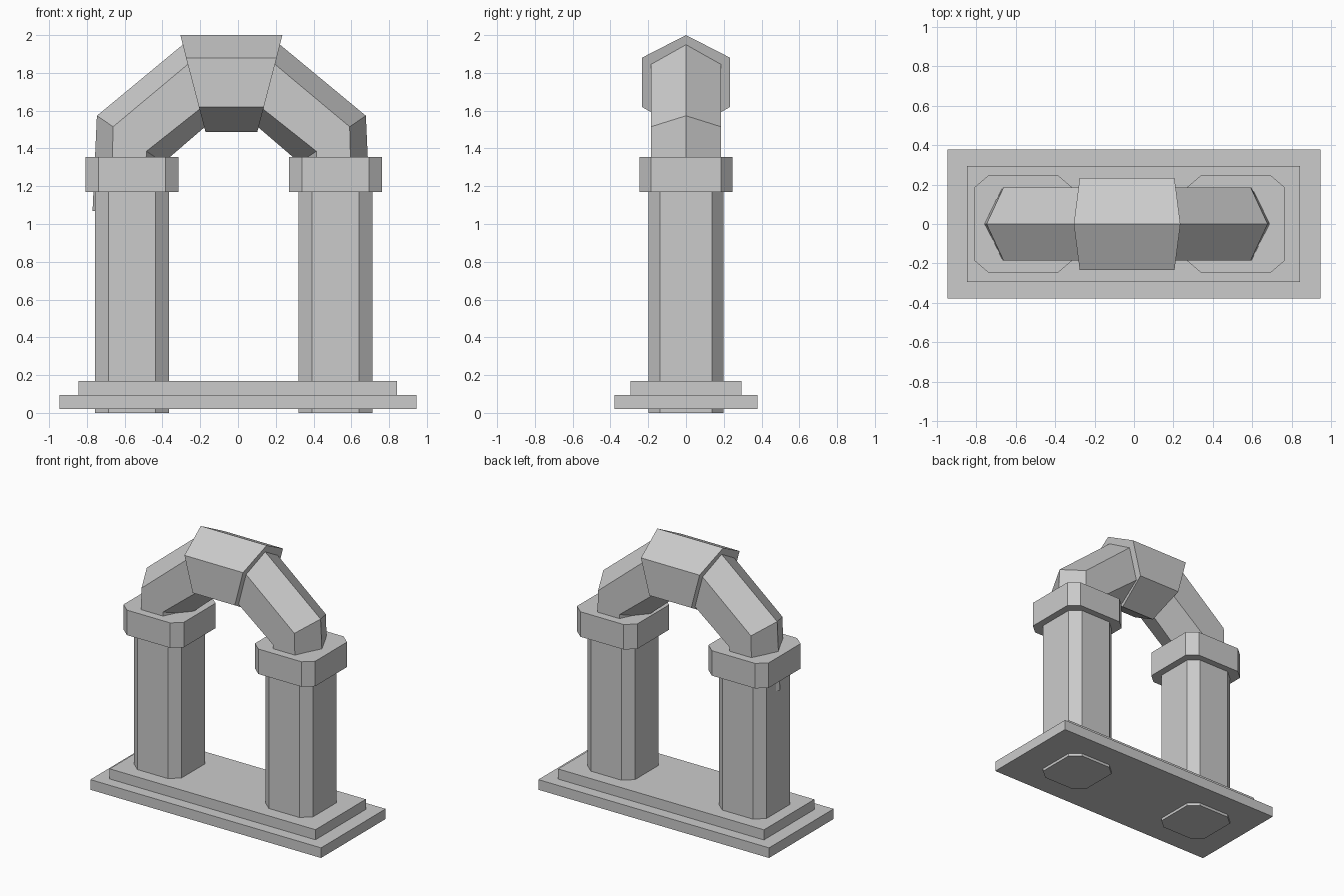
import bpy

if "Cube" in bpy.data.objects:
    bpy.data.objects.remove(bpy.data.objects["Cube"])

ARCH_X = -0.035          # the arch axis sits slightly left of centre
PILLARS = {"left": -0.561, "right": 0.516}


def loft(name, rings):
    """Closed solid through a list of equal-length point rings."""
    n = len(rings[0])
    verts = [p for r in rings for p in r]
    faces = [tuple(range(n))[::-1], tuple(range(len(verts) - n, len(verts)))]
    for k in range(len(rings) - 1):
        for i in range(n):
            j = (i + 1) % n
            faces.append((k * n + i, k * n + j, k * n + n + j, k * n + n + i))
    mesh = bpy.data.meshes.new(name)
    mesh.from_pydata(verts, [], faces)
    ob = bpy.data.objects.new(name, mesh)
    bpy.context.collection.objects.link(ob)
    # consistent outward normals
    import bmesh
    bm = bmesh.new()
    bm.from_mesh(mesh)
    bmesh.ops.recalc_face_normals(bm, faces=bm.faces)
    bm.to_mesh(mesh)
    bm.free()
    return ob


def prism(name, cx, hx, hy, z0, z1, bx=0.0, by=0.0):
    """Upright box, with its vertical corners cut by bx, by when given."""
    if bx:
        out = [(hx, hy - by), (hx - bx, hy), (bx - hx, hy), (-hx, hy - by),
               (-hx, by - hy), (bx - hx, -hy), (hx - bx, -hy), (hx, by - hy)]
    else:
        out = [(hx, hy), (-hx, hy), (-hx, -hy), (hx, -hy)]
    return loft(name, [[(cx + x, y, z) for x, y in out] for z in (z0, z1)])


def hex_ring(side, hy, top, upper, lower, bottom):
    """Six-sided section: ridges at y = 0, flat cheeks at y = +-hy."""
    pts = [(top, 0), (upper, hy), (lower, hy), (bottom, 0), (lower, -hy), (upper, -hy)]
    return [(ARCH_X + side * x, y, z) for (x, z), y in pts]


# Stepped base
prism("lower_step", 0, 0.945, 0.378, 0.02, 0.095)
prism("upper_step", -0.002, 0.843, 0.295, 0.095, 0.17)

# Pillars and capitals
for label, x in PILLARS.items():
    prism(label + "_pillar", x, 0.195, 0.198, 0, 1.18, 0.07, 0.06)
    prism(label + "_capital", x, 0.247, 0.246, 1.17, 1.355, 0.07, 0.06)

# Arch limbs: foot buried in the pillar, knee, end tucked into the keystone
for label, s in (("left", -1), ("right", 1)):
    w = 0.185
    loft(label + "_arch_limb", [
        hex_ring(s, w, (0.735, 1.07), (0.638, 1.07), (0.458, 1.07), (0.362, 1.07)),
        hex_ring(s, w, (0.712, 1.573), (0.626, 1.515), (0.450, 1.385), (0.360, 1.325)),
        hex_ring(s, w, (0.242, 1.962), (0.212, 1.861), (0.152, 1.621), (0.125, 1.527)),
    ])

# Keystone: tapered hexagonal wedge
loft("keystone", [
    hex_ring(s, 0.234, (0.27, 2.0), (0.24, 1.88), (0.172, 1.62), (0.137, 1.487))
    for s in (-1, 1)
])
